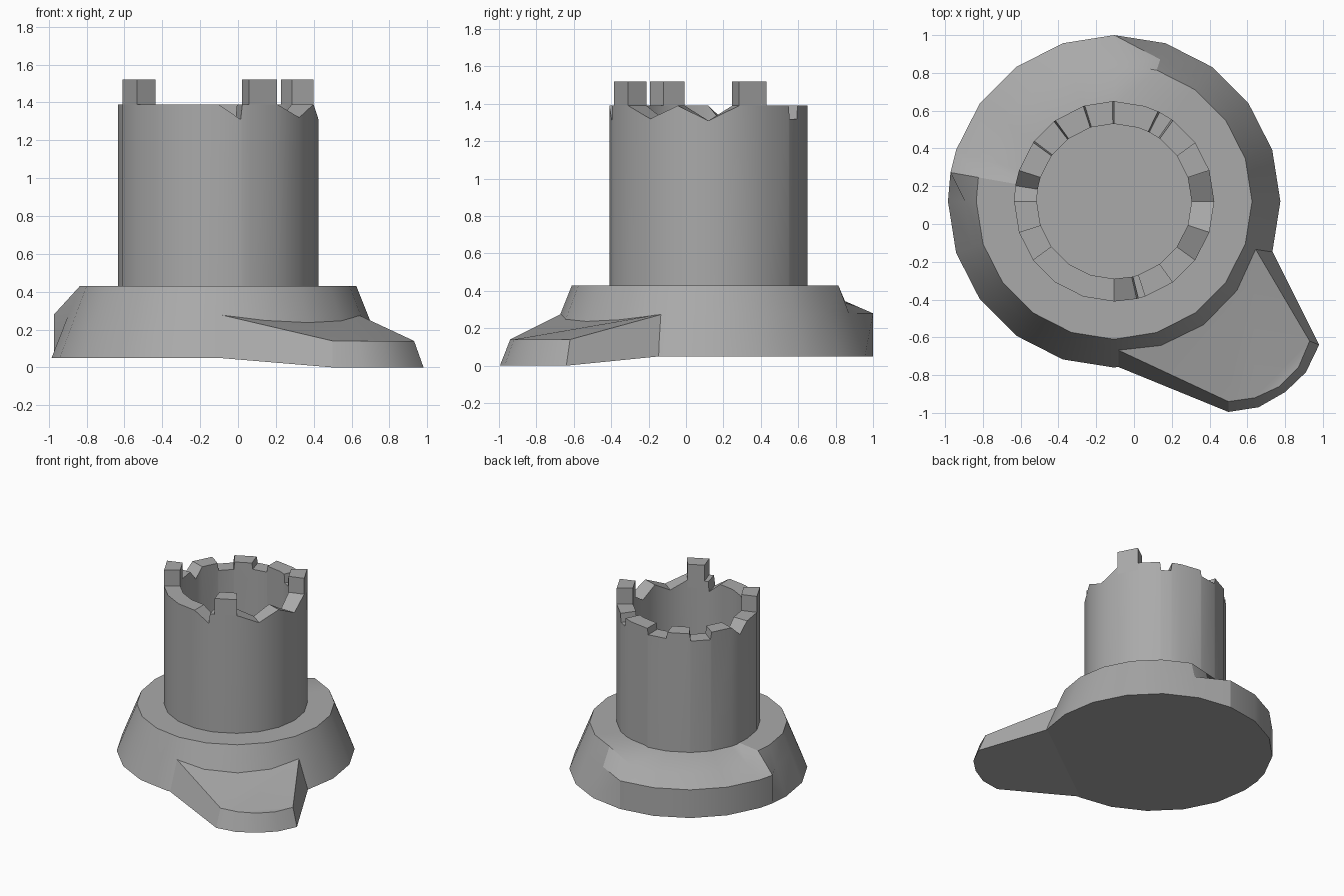
import bpy, bmesh
from math import sin, cos, radians
from mathutils import Vector

cube = bpy.data.objects.get("Cube")
if cube:
    bpy.data.objects.remove(cube, do_unlink=True)

stone = bpy.data.materials.new("grey_stone")
stone.use_nodes = True
stone.diffuse_color = (0.4, 0.4, 0.4, 1)
bsdf = stone.node_tree.nodes["Principled BSDF"]
bsdf.inputs["Base Color"].default_value = stone.diffuse_color
bsdf.inputs["Roughness"].default_value = 0.9

CENTRE = Vector((-0.105, 0.12, 0))
OUTER, INNER = 0.53, 0.41


def polar(deg, r, z):
    a = radians(deg)
    return CENTRE + Vector((r * cos(a), r * sin(a), z))


def loft(name, rings, smooth=25):
    """Skin a stack of closed loops, cap both ends."""
    bm = bmesh.new()
    loops = [[bm.verts.new(p) for p in ring] for ring in rings]
    n = len(loops[0])
    for a, b in zip(loops, loops[1:]):
        for i in range(n):
            j = (i + 1) % n
            bm.faces.new((a[i], a[j], b[j], b[i]))
    caps = [bm.faces.new(loops[0][::-1]), bm.faces.new(loops[-1])]
    bmesh.ops.triangulate(bm, faces=caps)
    bmesh.ops.recalc_face_normals(bm, faces=bm.faces)
    mesh = bpy.data.meshes.new(name)
    bm.to_mesh(mesh)
    bm.free()
    mesh.materials.append(stone)
    obj = bpy.data.objects.new(name, mesh)
    bpy.context.collection.objects.link(obj)
    if smooth:
        bpy.ops.object.select_all(action="DESELECT")
        obj.select_set(True)
        bpy.context.view_layer.objects.active = obj
        bpy.ops.object.shade_smooth_by_angle(angle=radians(smooth))
    return obj


# Sloped foundation, with a filled bank against its back left side
foot, bank, ledge, inside = [], [], [], []
for deg in sorted(list(range(0, 360, 18)) + [170]):
    banked = 90 <= deg <= 170
    foot.append(polar(deg, 0.88, 0.05))
    bank.append(polar(deg, 0.88 if banked else 0.79, 0.28))
    ledge.append(polar(deg, 0.73, 0.345 if 90 <= deg < 170 else 0.43))
    inside.append(polar(deg, 0.51, 0.43))
loft("foundation", [foot, bank, ledge, inside])

# Ramp spreading from the foundation
ramp_foot = [(-0.1, -0.75, 0.05), (0.5, -0.995, 0), (0.66, -0.97, 0),
             (0.8, -0.89, 0), (0.91, -0.785, 0), (0.98, -0.64, 0),
             (0.73, -0.14, 0.05)]
ramp_top = [(-0.1, -0.66, 0.28), (0.5, -0.94, 0.14), (0.64, -0.92, 0.14),
            (0.77, -0.86, 0.14), (0.87, -0.76, 0.14), (0.93, -0.62, 0.14),
            (0.63, -0.11, 0.28)]
loft("ramp", [ramp_foot, ramp_top])

# Hollow tower with a broken rim: angle and depth of each chip
RIM = 1.39
chips = {0: 0.08, 55: 0.07, 63: 0.07, 91: 0.05, 107: 0.05, 127: 0.06,
         143: 0.06, 171: 0.08, 283: 0.08, 324: 0.07}
angles = sorted(set(range(0, 360, 18)) | set(chips) | {64, 284})


def tower_ring(r, z, broken=False):
    return [polar(d, r, z - (chips.get(d, 0) if broken else 0)) for d in angles]


loft("tower", [tower_ring(OUTER, 0.4), tower_ring(OUTER, RIM, True),
               tower_ring(INNER, RIM, True), tower_ring(INNER, 0.85)])

# Three surviving battlements
for name, start in (("left", 18), ("right", 198), ("front", 288)):
    rings = []
    for z in (RIM - 0.06, 1.52):
        rings.append([polar(start, INNER, z), polar(start, OUTER, z),
                      polar(start + 18, OUTER, z), polar(start + 18, INNER, z)])
    loft(name + "_battlement", rings, 0)
